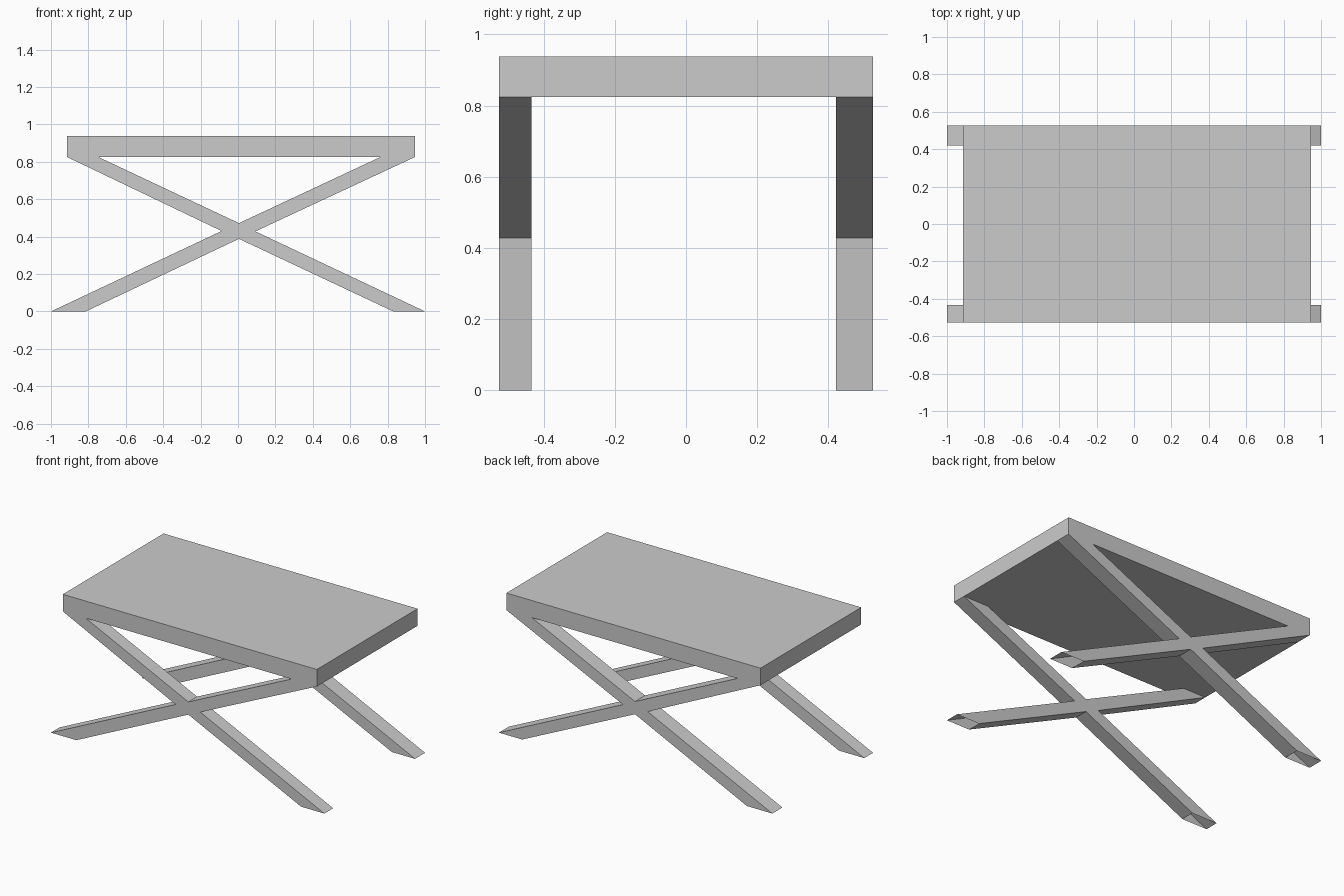
import bpy, bmesh

if "Cube" in bpy.data.objects:
    bpy.data.objects.remove(bpy.data.objects["Cube"])

Y = 0.526          # half depth of the table
Z_UNDER, Z_TOP = 0.825, 0.938

# Outline of one crossed leg frame (x, z), counter-clockwise seen from the front
X_PROFILE = [(-1.0, 0), (-0.814, 0), (0.005, 0.388), (0.83, 0), (1.0, 0),
             (0.093, 0.428), (0.945, Z_UNDER), (0.76, Z_UNDER), (0.005, 0.472),
             (-0.745, Z_UNDER), (-0.913, Z_UNDER), (-0.088, 0.43)]


def prism(name, profile, y0, y1, open_at=()):
    """Extrude an (x, z) outline along y; level edges at heights in open_at stay open."""
    bm = bmesh.new()
    front = [bm.verts.new((x, y0, z)) for x, z in profile]
    back = [bm.verts.new((x, y1, z)) for x, z in profile]
    bm.faces.new(front)
    bm.faces.new(back[::-1])
    n = len(profile)
    for i in range(n):
        j = (i + 1) % n
        if profile[i][1] == profile[j][1] and profile[i][1] in open_at:
            continue
        bm.faces.new((front[j], front[i], back[i], back[j]))
    mesh = bpy.data.meshes.new(name)
    bm.to_mesh(mesh)
    bm.free()
    obj = bpy.data.objects.new(name, mesh)
    bpy.context.collection.objects.link(obj)
    return obj


# Slab top
prism("tabletop", [(-0.913, Z_UNDER), (0.945, Z_UNDER), (0.945, Z_TOP), (-0.913, Z_TOP)], -Y, Y)

# Crossed legs, hollow at the feet and where they meet the top
prism("front_crossed_legs", X_PROFILE, -Y, -0.434, (0, Z_UNDER))
prism("back_crossed_legs", X_PROFILE, 0.421, Y, (0, Z_UNDER))
